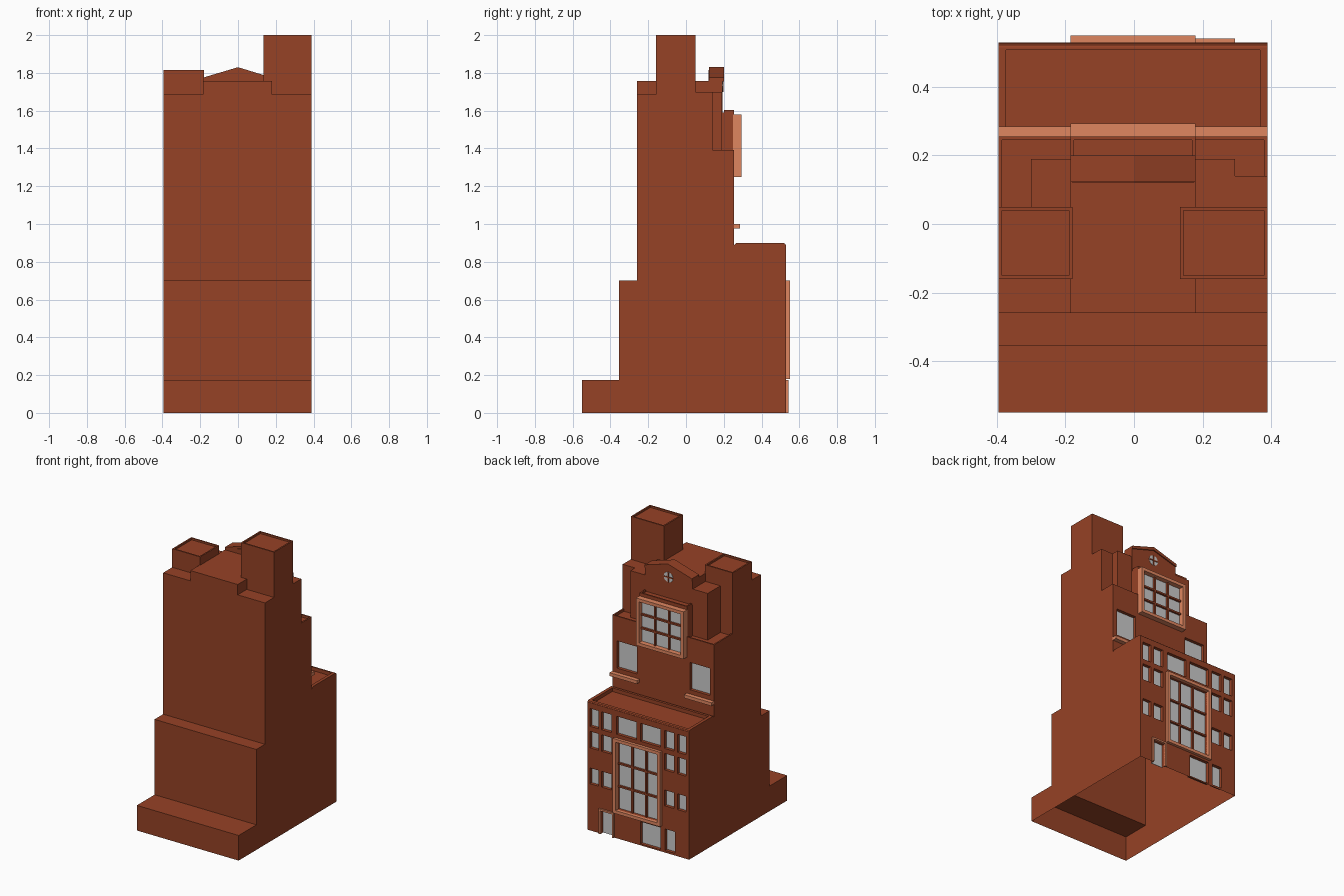
import bpy, bmesh, math

if "Cube" in bpy.data.objects:
    bpy.data.objects.remove(bpy.data.objects["Cube"])


def material(name, rgb):
    m = bpy.data.materials.new(name)
    m.diffuse_color = (*rgb, 1)
    m.use_nodes = True
    m.node_tree.nodes["Principled BSDF"].inputs["Base Color"].default_value = m.diffuse_color
    return m


BRICK = material("brick", (0.305, 0.054, 0.019))
TRIM = material("trim", (0.74, 0.24, 0.117))
XL, XR = -0.395, 0.39      # outer walls
CL, CR = -0.185, 0.18      # central bay


def finish(name, bm, mat):
    bmesh.ops.recalc_face_normals(bm, faces=bm.faces)
    me = bpy.data.meshes.new(name)
    bm.to_mesh(me)
    bm.free()
    if mat:
        me.materials.append(mat)
    ob = bpy.data.objects.new(name, me)
    bpy.context.collection.objects.link(ob)
    return ob


def add_box(bm, x0, x1, y0, y1, z0, z1):
    vs = bmesh.ops.create_cube(bm, size=1)["verts"]
    for v in vs:
        v.co.x = x1 if v.co.x > 0 else x0
        v.co.y = y1 if v.co.y > 0 else y0
        v.co.z = z1 if v.co.z > 0 else z0


def boxes(name, items, mat):
    bm = bmesh.new()
    for b in items:
        add_box(bm, *b)
    return finish(name, bm, mat)


def block(name, b, rim=0.0, sink=0.012):
    """Brick block without underside, optionally with a parapet rim on top."""
    bm = bmesh.new()
    add_box(bm, *b)
    bm.normal_update()
    top = [f for f in bm.faces if f.normal.z > 0.5]
    bmesh.ops.delete(bm, geom=[f for f in bm.faces if f.normal.z < -0.5], context="FACES")
    if rim:
        bmesh.ops.inset_region(bm, faces=top, thickness=rim)
        inner = bmesh.ops.extrude_discrete_faces(bm, faces=top)["faces"]
        walls = []
        # sunken floor joined back to the rim by four inner walls
        for f in inner:
            lo = list(f.verts)
            ring = [min((v for v in bm.verts if v not in lo),
                        key=lambda w: (w.co - a.co).length) for a in lo]
            for v in lo:
                v.co.z -= sink
            del ring
    me = finish(name, bm, BRICK)
    return me


def extrude(name, pts, axis, a, b, mat):
    """Extrude a closed 2D profile along x (pts are y,z) or y (pts are x,z)."""
    bm = bmesh.new()
    mk = (lambda p: (a, *p)) if axis == "x" else (lambda p: (p[0], a, p[1]))
    f = bm.faces.new([bm.verts.new(mk(p)) for p in pts])
    new = bmesh.ops.extrude_face_region(bm, geom=[f])["geom"]
    for v in new:
        if isinstance(v, bmesh.types.BMVert):
            setattr(v.co, axis, b)
    return finish(name, bm, mat)


def frame(name, x0, x1, z0, z1, y0, y1, t):
    return boxes(name, [(x0, x0 + t, y0, y1, z0, z1), (x1 - t, x1, y0, y1, z0, z1),
                        (x0 + t, x1 - t, y0, y1, z1 - t, z1), (x0 + t, x1 - t, y0, y1, z0, z0 + t)], TRIM)


def grid_bars(name, x0, x1, z0, z1, y0, y1, t=0.006):
    items = []
    for i in (1, 2):
        x, z = x0 + (x1 - x0) * i / 3, z0 + (z1 - z0) * i / 3
        items += [(x - t, x + t, y0, y1, z0, z1), (x0, x1, y0, y1, z - t, z + t)]
    boxes(name, items, BRICK)


# Stepped main body
body = extrude("main_body", [(-.55, 0), (-.55, .175), (-.355, .175), (-.355, .70), (-.26, .70),
                             (-.26, 1.375), (.255, 1.375), (.255, .875), (.53, .875), (.53, 0)],
               "x", XL, XR, BRICK)

# Window openings on the lower (y .53) and upper (y .255) facades
low = []
for z0, z1 in ((.725, .85), (.575, .69), (.325, .435)):
    for x0, x1 in ((.205, .28), (.305, .37)):
        low += [(x0, x1, z0, z1), (-x1, -x0, z0, z1)]
low += [(.01, .165, .725, .85), (-.175, -.02, .725, .85),
        (-.175, -.02, .01, .165), (-.285, -.21, .015, .165), (.192, .283, -.01, .163),
        (CL + .022, CR - .022, .202, .678)]
high = [(.20, .355, 1.03, 1.22), (-.365, -.21, 1.03, 1.22)]
D = .025
cutter = boxes("window_cutter", [(a, b, .53 - D, .56, c, d) for a, b, c, d in low]
               + [(a, b, .255 - D, .28, c, d) for a, b, c, d in high], None)
mod = body.modifiers.new("windows", "BOOLEAN")
mod.operation, mod.object, mod.solver = "DIFFERENCE", cutter, "EXACT"
bpy.context.view_layer.objects.active = body
bpy.ops.object.modifier_apply(modifier=mod.name)
bpy.data.objects.remove(cutter)

# Open underside
bm = bmesh.new()
bm.from_mesh(body.data)
bmesh.ops.delete(bm, geom=[f for f in bm.faces if all(v.co.z < .001 for v in f.verts)], context="FACES")
bm.to_mesh(body.data)
bm.free()

# Glass panes
boxes("lower_glass", [(a, b, .53 - D, .533 - D, max(c, 0), d) for a, b, c, d in low], None)
boxes("upper_glass", [(a, b, .255 - D, .258 - D, c, d) for a, b, c, d in high]
      + [(CL + .02, CR - .02, .255, .258, 1.27, 1.56)], None)

# Framed feature windows, door and sills
frame("tall_window_frame", CL, CR, .18, .70, .525, .55, .022)
grid_bars("tall_window_bars", CL + .022, CR - .022, .202, .678, .508, .522)
frame("bay_window_frame", CL, CR, 1.25, 1.58, .25, .293, .022)
grid_bars("bay_window_bars", CL + .022, CR - .022, 1.272, 1.558, .258, .272)
boxes("door_frame", [(.18, .192, .525, .542, 0, .175), (.283, .295, .525, .542, 0, .175),
                     (.192, .283, .525, .542, .163, .175)], TRIM)
boxes("window_sills", [(CR, XR, .25, .285, .977, 1.0), (XL, CL, .25, .285, .977, 1.0)], TRIM)

# Lower roof parapet with softened coping
R = .022
boxes("lower_parapet", [(XL, XL + R, .255, .53, .87, .89), (XR - R, XR, .255, .53, .87, .89),
                        (XL + R, XR - R, .53 - R, .53, .87, .89), (XL + R, XR - R, .255, .285, .87, .89)], BRICK)
c = .008
for nm, x0, x1 in (("coping_left", XL, XL + R), ("coping_right", XR - R, XR)):
    extrude(nm, [(.255, .885), (.262, .897), (.27, .90), (.515, .90), (.523, .897), (.53, .885)],
            "x", x0, x1, BRICK)
extrude("coping_front", [(.53 - R, .885), (.53 - R, .90), (.515, .90), (.523, .897), (.53, .885)],
        "x", XL + R, XR - R, BRICK)
extrude("coping_rear", [(.255, .885), (.262, .897), (.27, .90), (.285, .90), (.285, .885)],
        "x", XL + R, XR - R, BRICK)

# Terrace parapets beside the bay
P = .01
boxes("terrace_parapet", [(XL, XL + P, .05, .255, 1.37, 1.392), (XL + P, CL, .255 - P, .255, 1.37, 1.392),
                          (XR - P, XR, .14, .255, 1.37, 1.392), (CR, XR - P, .255 - P, .255, 1.37, 1.392)], BRICK)

# Upper masses
block("rear_shoulders", (XL, XR, -.26, .05, 1.375, 1.685))
block("central_core", (CL, CR, -.26, .125, 1.375, 1.757))
block("right_wing", (CR, XR, .05, .14, 1.375, 1.70))
block("right_inner_wing", (CR, .295, .05, .19, 1.375, 1.70))
block("left_inner_wing", (-.30, CL, .05, .19, 1.375, 1.70))
block("bay_front", (CL, CR, .19, .255, 1.375, 1.59))
boxes("bay_parapet", [(CL, CR, .245, .255, 1.59, 1.603), (CL, CL + P, .2, .245, 1.59, 1.603),
                      (CR - P, CR, .2, .245, 1.59, 1.603)], BRICK)


# Rooftop towers with thin rims
def tower(name, x0, x1, h):
    y0, y1 = -.16, .05
    block(name, (x0, x1, y0, y1, 1.375, h - .012))
    boxes(name + "_rim", [(x0, x0 + P, y0, y1, h - .012, h), (x1 - P, x1, y0, y1, h - .012, h),
                          (x0 + P, x1 - P, y0, y0 + P, h - .012, h),
                          (x0 + P, x1 - P, y1 - P, y1, h - .012, h)], BRICK)


tower("tall_tower", .135, XR, 2.0)
tower("short_tower", XL, -.18, 1.815)

# Gable wall, cap and round window
extrude("gable_wall", [(CL, 1.375), (CR, 1.375), (CR, 1.76), (0, 1.815), (CL, 1.76)], "y", .12, .193, BRICK)
extrude("gable_cap", [(CL, 1.755), (CL, 1.775), (0, 1.83), (CR, 1.775), (CR, 1.755), (0, 1.808)],
        "y", .122, .20, BRICK)
ring = [(.036 * math.cos(i * math.tau / 16), 1.735 + .036 * math.sin(i * math.tau / 16)) for i in range(16)]
extrude("round_glass", ring, "y", .19, .195, None)
boxes("round_window_bars", [(-.004, .004, .19, .199, 1.70, 1.77), (-.035, .035, .19, .199, 1.731, 1.739)], BRICK)
